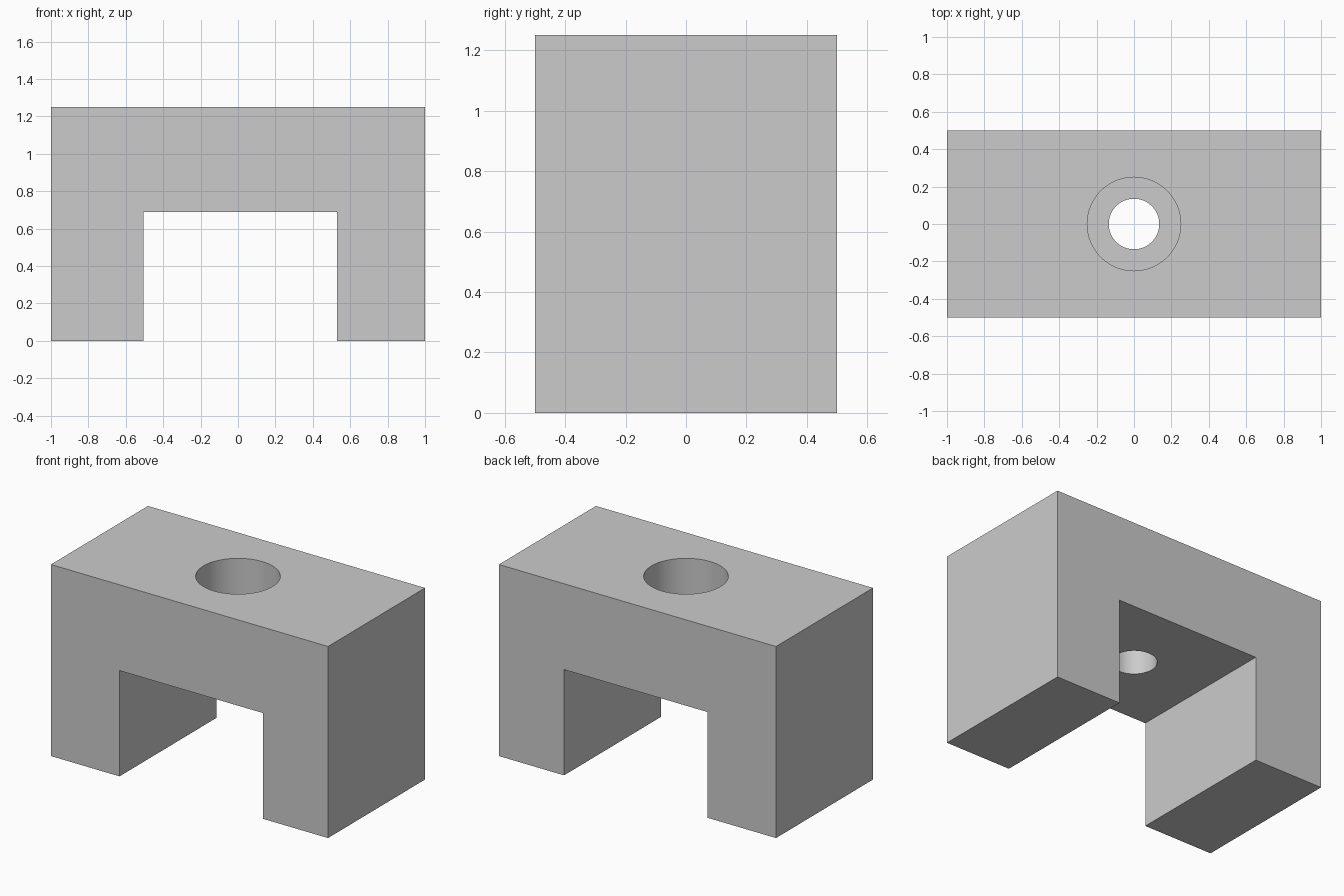
import bpy
import bmesh
import math

cube = bpy.data.objects.get("Cube")
if cube:
    bpy.data.objects.remove(cube, do_unlink=True)

HEIGHT, HALF_DEPTH = 1.25, 0.5
SLOT_LEFT, SLOT_RIGHT, SLOT_TOP = -0.505, 0.53, 0.69
BORE_RADIUS, BORE_DEPTH, HOLE_RADIUS = 0.25, 0.3, 0.135

grey = bpy.data.materials.new("plain grey")
grey.use_nodes = True
grey.diffuse_color = (0.6, 0.6, 0.6, 1)
grey.node_tree.nodes["Principled BSDF"].inputs["Base Color"].default_value = (0.6, 0.6, 0.6, 1)

# Bridge block: arch profile extruded from front to back
profile = [(-1, 0), (SLOT_LEFT, 0), (SLOT_LEFT, SLOT_TOP), (SLOT_RIGHT, SLOT_TOP),
           (SLOT_RIGHT, 0), (1, 0), (1, HEIGHT), (-1, HEIGHT)]
bm = bmesh.new()
face = bm.faces.new([bm.verts.new((x, -HALF_DEPTH, z)) for x, z in profile])
extruded = bmesh.ops.extrude_face_region(bm, geom=[face])
back = [v for v in extruded["geom"] if isinstance(v, bmesh.types.BMVert)]
bmesh.ops.translate(bm, verts=back, vec=(0, 2 * HALF_DEPTH, 0))
bmesh.ops.recalc_face_normals(bm, faces=bm.faces)
mesh = bpy.data.meshes.new("bridge_block")
bm.to_mesh(mesh)
bm.free()
block = bpy.data.objects.new("bridge_block", mesh)
bpy.context.collection.objects.link(block)
mesh.materials.append(grey)


def drill(name, radius, bottom, top):
    """Cut a vertical round hole through the block."""
    bpy.ops.mesh.primitive_cylinder_add(vertices=96, radius=radius, depth=top - bottom,
                                        location=(0, 0, (top + bottom) / 2))
    cutter = bpy.context.object
    cutter.name = name
    cutter.hide_render = True
    cutter.data.materials.append(grey)
    cut = block.modifiers.new(name, "BOOLEAN")
    cut.operation = "DIFFERENCE"
    cut.solver = "EXACT"
    cut.object = cutter
    bpy.ops.object.select_all(action="DESELECT")
    block.select_set(True)
    bpy.context.view_layer.objects.active = block
    bpy.ops.object.modifier_apply(modifier=cut.name)
    bpy.data.objects.remove(cutter, do_unlink=True)


# Counterbore from the top, then the narrower through hole
drill("counterbore_cutter", BORE_RADIUS, HEIGHT - BORE_DEPTH, HEIGHT + 0.1)
drill("through_hole_cutter", HOLE_RADIUS, SLOT_TOP - 0.1, HEIGHT + 0.1)

bpy.ops.object.shade_smooth_by_angle(angle=math.radians(30))
